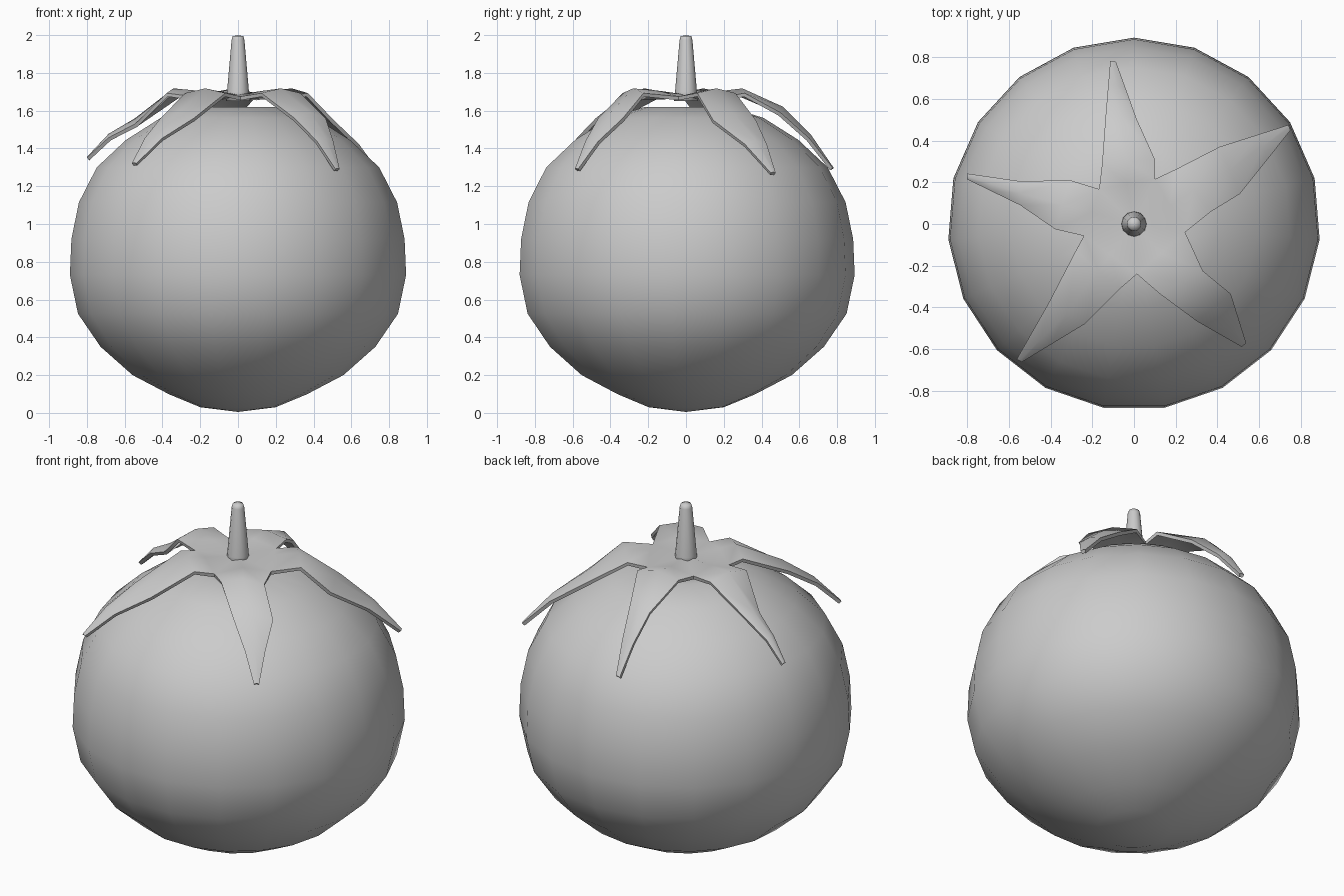
import bpy, bmesh, math
from mathutils import Vector

if "Cube" in bpy.data.objects:
    bpy.data.objects.remove(bpy.data.objects["Cube"])


def finish(name, bm, angle=180):
    bmesh.ops.recalc_face_normals(bm, faces=bm.faces)
    me = bpy.data.meshes.new(name)
    bm.to_mesh(me)
    bm.free()
    ob = bpy.data.objects.new(name, me)
    bpy.context.collection.objects.link(ob)
    for p in me.polygons:
        p.use_smooth = True
    return ob


def lathe(name, profile, sides):
    """Revolve an (r, z) profile about z, first vertex column on +y."""
    bm = bmesh.new()
    rings = []
    for r, z in profile:
        if r == 0:
            rings.append([bm.verts.new((0, 0, z))] * sides)
        else:
            rings.append([bm.verts.new((r * math.sin(2 * math.pi * i / sides),
                                        r * math.cos(2 * math.pi * i / sides), z))
                          for i in range(sides)])
    for a, b in zip(rings, rings[1:]):
        for i in range(sides):
            j = (i + 1) % sides
            bm.faces.new(list(dict.fromkeys((a[i], a[j], b[j], b[i]))))
    return finish(name, bm)


# Fruit body: 19-sided, with a shallow dimple under the leaves
lathe("fruit_body", [(0, .005), (.2, .03), (.365, .098), (.56, .2), (.73, .35), (.85, .525),
                     (.893, .73), (.885, .92), (.845, 1.115), (.75, 1.3), (.595, 1.445),
                     (.41, 1.562), (.22, 1.62), (.1, 1.6), (0, 1.58)], 19)

# Tapered stem
lathe("stem", [(0, 1.65), (.065, 1.65), (.058, 1.7), (.034, 1.975), (.028, 1.994), (0, 2)], 12)

# Leaf crown: five petals joined at shared notches around a centre point
notches = [(.1, .215), (-.167, .167), (-.24, -.057), (.014, -.24), (.245, -.04)]
# each petal: two pairs of edge points, tip, mid height, tip height
petals = [
    ((.1, .31), (-.153, .287), (.014, .5), (-.135, .53), (-.1, .78), 1.62, 1.30),
    ((-.306, .21), (-.378, -.025), (-.545, .205), (-.545, .09), (-.8, .228), 1.56, 1.355),
    ((-.28, -.13), (-.067, -.31), (-.41, -.38), (-.234, -.478), (-.55, -.655), 1.59, 1.325),
    ((.124, -.335), (.33, -.225), (.3, -.465), (.464, -.335), (.527, -.58), 1.59, 1.295),
    ((.37, .06), (.2, .262), (.507, .144), (.41, .37), (.745, .462), 1.58, 1.275),
]
bm = bmesh.new()
centre = bm.verts.new((0, 0, 1.685))
nv = [bm.verts.new((x, y, 1.675)) for x, y in notches]


def station(l, r, z, drop):
    """Left edge, raised ridge and right edge across a petal."""
    l, r = Vector(l), Vector(r)
    m = (l + r) / 2
    return [bm.verts.new((p.x, p.y, h)) for p, h in ((l, z - drop), (m, z), (r, z - drop))]


for i, (l1, r1, l2, r2, tip, zm, zt) in enumerate(petals):
    a, b = nv[i], nv[(i + 1) % 5]
    mid = (a.co + b.co) / 2
    ridge = bm.verts.new((mid.x, mid.y, 1.705))
    bm.faces.new((centre, a, ridge))
    bm.faces.new((centre, ridge, b))
    tip = Vector(tip)
    l2, r2 = Vector(l2), Vector(r2)
    side = (r2 - l2).normalized() * .014
    tl, tr = tip - side, tip + side
    rows = [[a, ridge, b],
            station(l1, r1, 1.718, .025),
            station(l2, r2, zm, .03),
            station(l2.lerp(tl, .55), r2.lerp(tr, .55), zm + (zt - zm) * .55 + .03, .02),
            station(tl, tr, zt, .004)]
    for p, q in zip(rows, rows[1:]):
        for k in range(2):
            bm.faces.new((p[k], p[k + 1], q[k + 1], q[k]))
crown = finish("leaf_crown", bm)
if sum(p.normal.z for p in crown.data.polygons) < 0:
    crown.data.flip_normals()
sol = crown.modifiers.new("thickness", 'SOLIDIFY')
sol.thickness = .02
sol.offset = -1
bpy.context.view_layer.objects.active = crown
crown.select_set(True)
bpy.ops.object.modifier_apply(modifier=sol.name)
bpy.ops.object.shade_smooth_by_angle(angle=math.radians(50))
